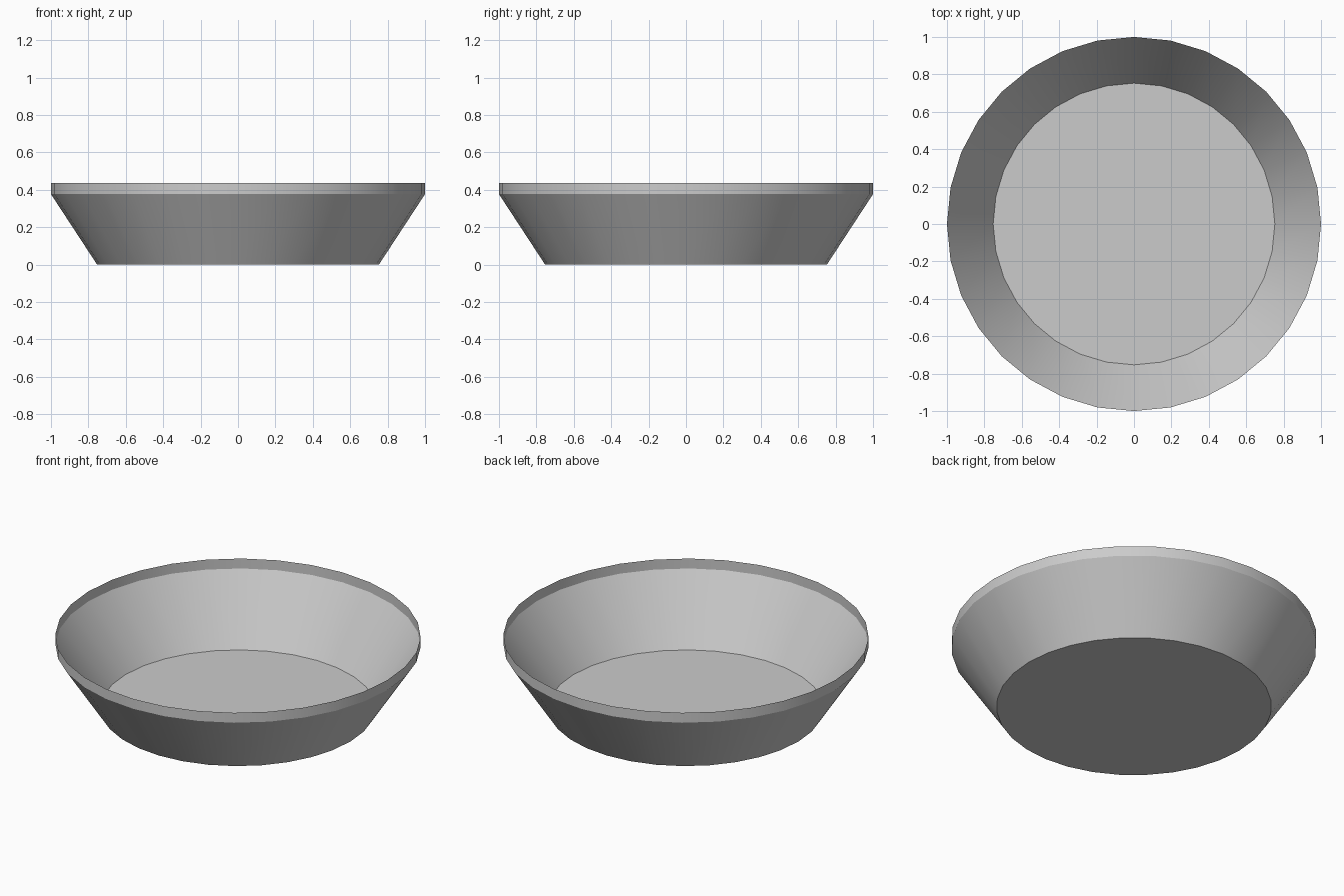
import bpy, bmesh
from math import cos, sin, tau, radians

if "Cube" in bpy.data.objects:
    bpy.data.objects.remove(bpy.data.objects["Cube"])

SEGMENTS = 32
# (radius, height): floor edge, top of sloped wall, rim
PROFILE = [(0.753, 0.0), (1.0, 0.377), (1.0, 0.437)]

bm = bmesh.new()
rings = [[bm.verts.new((r * cos(tau * i / SEGMENTS), r * sin(tau * i / SEGMENTS), z))
          for i in range(SEGMENTS)] for r, z in PROFILE]

# Flat floor, facing down
bm.faces.new(rings[0][::-1])

# Sloped wall and upright rim, open at the top, single sheet
for low, high in zip(rings, rings[1:]):
    for i in range(SEGMENTS):
        j = (i + 1) % SEGMENTS
        bm.faces.new((low[i], low[j], high[j], high[i]))

mesh = bpy.data.meshes.new("dish")
bm.to_mesh(mesh)
bm.free()
dish = bpy.data.objects.new("dish", mesh)
bpy.context.collection.objects.link(dish)

# Smooth round the sides, crisp at floor and rim
bpy.context.view_layer.objects.active = dish
dish.select_set(True)
bpy.ops.object.shade_smooth_by_angle(angle=radians(30))
